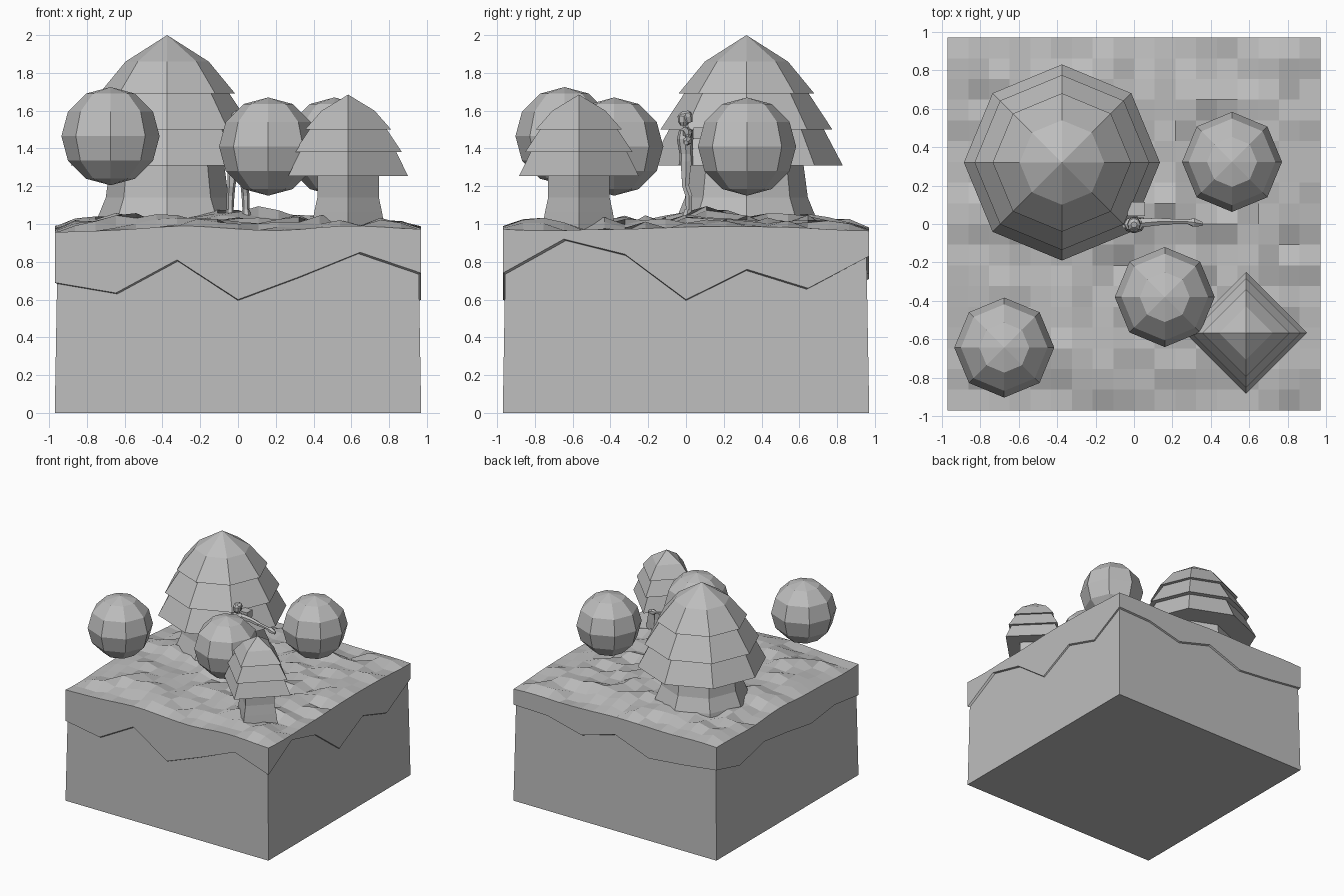
import bpy, bmesh, math, random
from mathutils import Vector, noise

if "Cube" in bpy.data.objects:
    bpy.data.objects.remove(bpy.data.objects["Cube"])

random.seed(4)
HALF = 0.97

# the whole model is one plain grey
GREY = bpy.data.materials.new("plain grey")
GREY.diffuse_color = (0.51, 0.51, 0.51, 1)
GREY.use_nodes = True
GREY.node_tree.nodes["Principled BSDF"].inputs["Base Color"].default_value = GREY.diffuse_color


def finish(bm, name):
    bmesh.ops.recalc_face_normals(bm, faces=bm.faces)
    me = bpy.data.meshes.new(name)
    bm.to_mesh(me)
    bm.free()
    me.materials.append(GREY)
    ob = bpy.data.objects.new(name, me)
    bpy.context.collection.objects.link(ob)
    return ob


def lathe(name, centre, sides, profile):
    """Turn a (radius, z) profile around a vertical axis, with flat sides."""
    bm = bmesh.new()
    rings = []
    for r, z in profile:
        if r == 0:
            rings.append([bm.verts.new((centre[0], centre[1], z))] * sides)
        else:
            rings.append([bm.verts.new((centre[0] + r * math.cos(2 * math.pi * i / sides),
                                        centre[1] + r * math.sin(2 * math.pi * i / sides), z))
                          for i in range(sides)])
    for a, b in zip(rings, rings[1:]):
        for i in range(sides):
            j = (i + 1) % sides
            bm.faces.new(list(dict.fromkeys([a[i], a[j], b[j], b[i]])))
    return finish(bm, name)


def limb(name, points, sides=6, flat=1.0):
    """Tapered tube through (x, y, z, radius) points."""
    bm = bmesh.new()
    rings = []
    axis = (Vector(points[-1][:3]) - Vector(points[0][:3])).normalized()
    u = axis.cross(Vector((0, 1, 0))).normalized()
    v = axis.cross(u)
    for x, y, z, r in points:
        rings.append([bm.verts.new(Vector((x, y, z))
                                   + u * r * math.cos(2 * math.pi * i / sides)
                                   + v * r * flat * math.sin(2 * math.pi * i / sides))
                      for i in range(sides)])
    for a, b in zip(rings, rings[1:]):
        for i in range(sides):
            j = (i + 1) % sides
            bm.faces.new((a[i], a[j], b[j], b[i]))
    bm.faces.new(rings[0])
    bm.faces.new(rings[-1])
    return finish(bm, name)


# soil block, slightly narrower towards the top
bm = bmesh.new()
bmesh.ops.create_cube(bm, size=2)
for v in bm.verts:
    s = 0.954 if v.co.z > 0 else HALF
    v.co = (v.co.x * s, v.co.y * s, 0.92 if v.co.z > 0 else 0)
finish(bm, "soil_block")

# heights of the ragged turf edge, six steps per side, counter-clockwise from front left
RIM = [.69, .635, .81, .60, .72, .85,
       .74, .92, .84, .60, .76, .66,
       .83, .82, .74, .83, .71, .74,
       .78, .70, .78, .74, .69, .73]


def rim_height(x, y):
    h, step = HALF, HALF / 3
    if y < -h + 1e-4:
        t = (x + h) / step
    elif x > h - 1e-4:
        t = 6 + (y + h) / step
    elif y > h - 1e-4:
        t = 12 + (h - x) / step
    else:
        t = 18 + (h - y) / step
    i = math.floor(t + 1e-5)
    f = max(0, t - i)
    return RIM[i % 24] * (1 - f) + RIM[(i + 1) % 24] * f


# turf: bumpy top, hanging ragged skirt and a thin lip under it
bm = bmesh.new()
bmesh.ops.create_grid(bm, x_segments=18, y_segments=18, size=HALF)
for v in bm.verts:
    x, y = v.co.x, v.co.y
    edge = HALF - max(abs(x), abs(y))
    z = 0.98 + 0.025 * noise.noise(Vector((x * 2, y * 2, 0.3)))
    z -= 0.02 * max(0, x * y)
    if edge > 1e-3:
        z += 0.04 * min(1, edge / 0.3) + random.uniform(-0.03, 0.03)
        z += 0.05 * math.exp(-((x - .03) ** 2 + (y - 0.07) ** 2) / 0.04)
    v.co.z = z
border = [e for e in bm.edges if e.is_boundary]
skirt = bmesh.ops.extrude_edge_only(bm, edges=border)["geom"]
for v in skirt:
    if isinstance(v, bmesh.types.BMVert):
        v.co.z = rim_height(v.co.x, v.co.y)
border = [e for e in skirt if isinstance(e, bmesh.types.BMEdge) and e.is_boundary]
for v in bmesh.ops.extrude_edge_only(bm, edges=border)["geom"]:
    if isinstance(v, bmesh.types.BMVert):
        v.co.x *= 0.975
        v.co.y *= 0.975
        v.co.z -= 0.012
finish(bm, "turf")

# large eight-sided pine
BIG = (-0.375, 0.32)
lathe("large_pine_trunk", BIG, 8,
      [(0, .97), (.38, .97), (.37, 1.03), (.325, 1.14), (.30, 1.33), (0, 1.33)])
lathe("large_pine_crown", BIG, 8,
      [(0, 1.31), (.51, 1.31), (.41, 1.5), (.455, 1.5), (.33, 1.69),
       (.36, 1.69), (.22, 1.86), (0, 2.0)])

# small four-sided pine
SMALL = (0.583, -0.567)
lathe("small_pine_trunk", SMALL, 4,
      [(0, .97), (.195, .97), (.18, 1.06), (.163, 1.14), (.163, 1.27), (0, 1.27)])
lathe("small_pine_crown", SMALL, 4,
      [(0, 1.255), (.317, 1.255), (.255, 1.38), (.285, 1.38), (.205, 1.5),
       (.228, 1.5), (.14, 1.6), (0, 1.685)])

# floating round leaf balls
for n, (x, y, z) in enumerate([(-.675, -.643, 1.465), (.16, -.38, 1.41), (.51, .323, 1.41)]):
    prof = [(0 if k in (0, 6) else .26 * math.sin(math.pi * k / 6),
             z - .26 * math.cos(math.pi * k / 6)) for k in range(7)]
    lathe(f"leaf_ball_{n + 1}", (x, y), 8, prof)

# standing figure: legs and shoes
for side, s in (("left", -1), ("right", 1)):
    limb(f"{side}_leg", [(s * .042, .015, 1.05, .017), (s * .04, .015, 1.15, .021),
                         (s * .035, -.002, 1.2, .021), (s * .025, 0, 1.33, .032)])
    limb(f"{side}_shoe", [(s * .044, .005, 1.04, .026), (s * .042, .01, 1.075, .02)])
# torso, neck and head
limb("torso", [(0, .002, 1.31, .052), (0, 0, 1.37, .046), (0, -.005, 1.45, .058),
               (0, 0, 1.495, .05), (0, 0, 1.51, .022)], 8, 0.75)
limb("neck", [(0, 0, 1.5, .017), (0, -.005, 1.535, .017)])
limb("head", [(0, -.012, 1.52, .018), (0, -.012, 1.54, .031),
              (0, -.01, 1.57, .034), (0, -.008, 1.588, .022)], 8)
limb("hair", [(0, .008, 1.535, .026), (0, 0, 1.565, .036),
              (0, -.004, 1.585, .033), (0, -.004, 1.598, .016)], 8)
# arm held out to the side, with the hand
limb("outstretched_sleeve", [(.035, .005, 1.485, .026), (.12, .012, 1.475, .022),
                             (.19, .012, 1.46, .018)])
limb("outstretched_forearm", [(.18, .012, 1.462, .016), (.28, .012, 1.445, .013),
                              (.31, .008, 1.44, .025), (.355, 0, 1.43, .012)])
# other arm hanging, and the pack behind the shoulders
limb("hanging_arm", [(-.045, 0, 1.485, .024), (-.055, .015, 1.41, .018),
                     (-.045, .03, 1.35, .014)])
bm = bmesh.new()
bmesh.ops.create_cube(bm, size=1)
for v in bm.verts:
    v.co = (v.co.x * .09 + .012, v.co.y * .075 + .078, v.co.z * .06 + 1.48)
finish(bm, "shoulder_pack")
